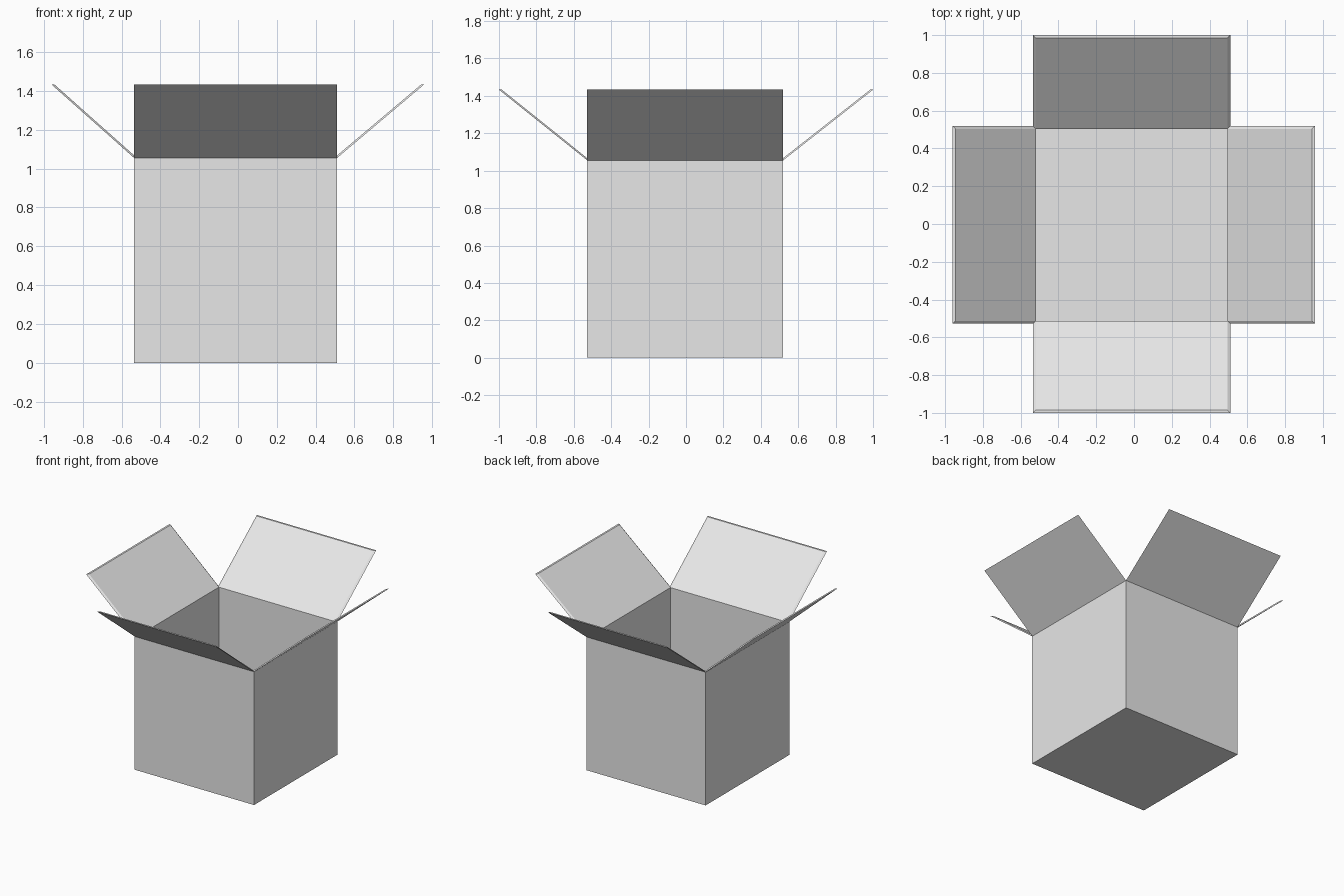
import bpy
import bmesh

old = bpy.data.objects.get("Cube")
if old:
    bpy.data.objects.remove(old, do_unlink=True)

# Plain cardboard colour
card = bpy.data.materials.new("card_grey")
card.use_nodes = True
grey = (0.8, 0.8, 0.8, 1)
card.diffuse_color = grey
card.node_tree.nodes["Principled BSDF"].inputs["Base Color"].default_value = grey

X0, X1, Y0, Y1 = -0.535, 0.51, -0.528, 0.519   # outer walls
RIM, TOP = 1.055, 1.433                        # hinge and flap tip heights
T = 0.015                                      # card thickness


def ring(inset, z):
    """Corners of the box outline, counter-clockwise from front right."""
    return [(X0 + inset, Y0 + inset, z), (X1 - inset, Y0 + inset, z),
            (X1 - inset, Y1 - inset, z), (X0 + inset, Y1 - inset, z)]


def build(name, loops, caps):
    """Bridge successive four-point loops and cap the chosen ones."""
    bm = bmesh.new()
    rows = [[bm.verts.new(p) for p in loop] for loop in loops]
    for a, b in zip(rows, rows[1:]):
        for i in range(4):
            j = (i + 1) % 4
            bm.faces.new((a[i], a[j], b[j], b[i]))
    for c in caps:
        bm.faces.new(rows[c])
    bmesh.ops.recalc_face_normals(bm, faces=bm.faces)
    mesh = bpy.data.meshes.new(name)
    bm.to_mesh(mesh)
    bm.free()
    mesh.materials.append(card)
    obj = bpy.data.objects.new(name, mesh)
    bpy.context.collection.objects.link(obj)
    return obj


# Open box: outside, rim and inside
build("box_body", [ring(0, 0), ring(0, RIM), ring(T, RIM), ring(T, T)], (0, 3))

# Four flaps leaning outwards, their inner faces inset at the tip and sides
outer, inner = ring(0, RIM), ring(T, RIM)
flaps = {"front_flap": (1, -1 - Y0), "left_flap": (0, 0.958 - X1),
         "back_flap": (1, 1 - Y1), "right_flap": (0, -0.96 - X0)}
for i, (name, (axis, reach)) in enumerate(flaps.items()):
    j = (i + 1) % 4

    def tip(p):
        q = list(p)
        q[axis] += reach
        q[2] = TOP
        return tuple(q)

    build(name, [[outer[i], outer[j], tip(outer[j]), tip(outer[i])],
                 [inner[i], inner[j], tip(inner[j]), tip(inner[i])]], (0, 1))
